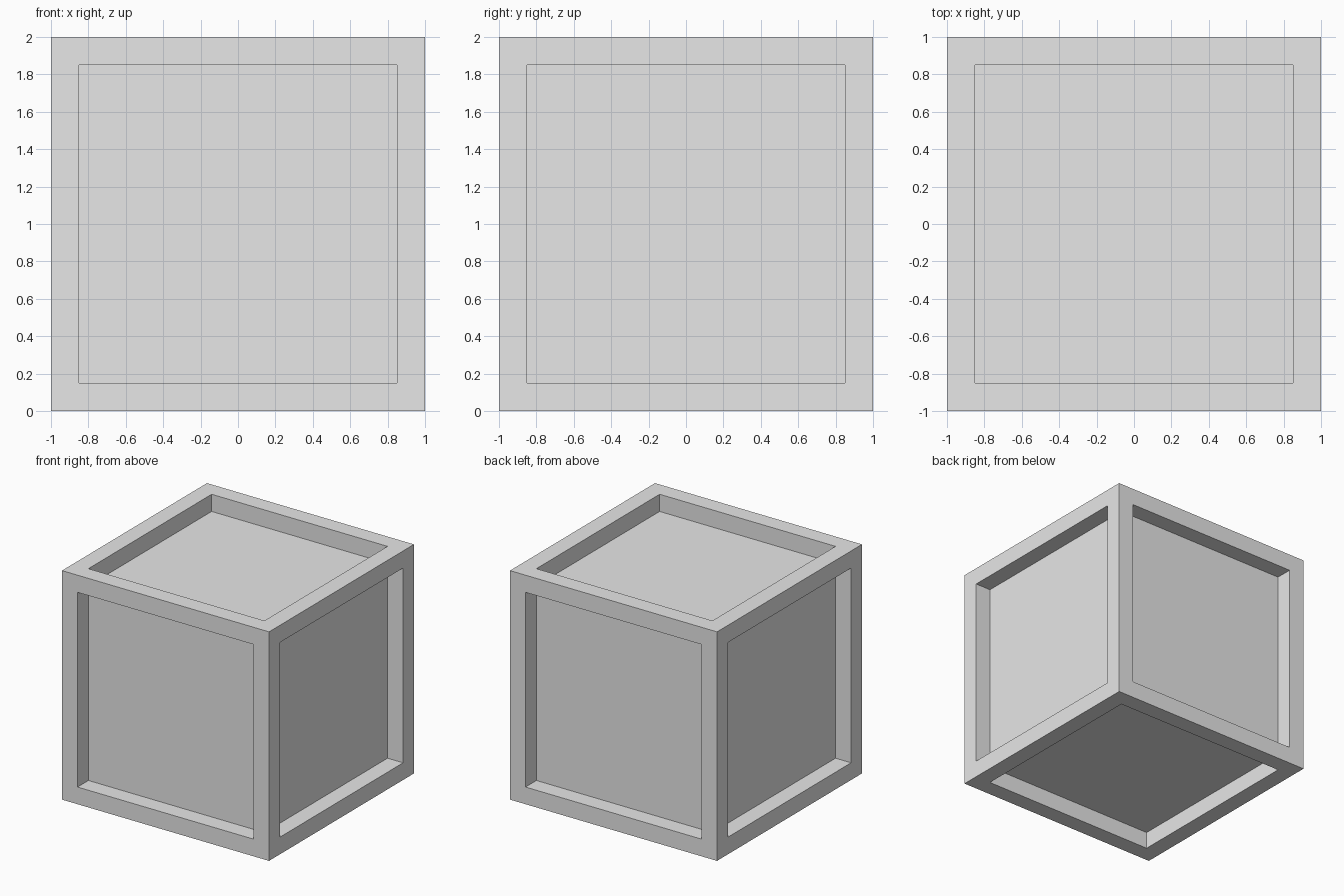
import bpy
import bmesh
from mathutils import Vector

SIZE = 2.0
BORDER = 0.15   # width of the frame around each face
DEPTH = 0.15    # how far each panel is sunk

# Remove the default object
cube = bpy.data.objects.get("Cube")
if cube:
    bpy.data.objects.remove(cube, do_unlink=True)

# Single plain colour
grey = bpy.data.materials.new("light_grey")
grey.use_nodes = True
colour = (0.8, 0.8, 0.8, 1.0)
grey.diffuse_color = colour
grey.node_tree.nodes["Principled BSDF"].inputs["Base Color"].default_value = colour

# Crate body: a cube standing on the ground
bm = bmesh.new()
bmesh.ops.create_cube(bm, size=SIZE)
bmesh.ops.translate(bm, verts=bm.verts, vec=Vector((0, 0, SIZE / 2)))

# Sunken panels: inset each side, then push the middle straight in
panels = list(bm.faces)
bmesh.ops.inset_individual(bm, faces=panels, thickness=BORDER, use_even_offset=True)
for panel in panels:
    inward = -panel.normal * DEPTH
    result = bmesh.ops.extrude_discrete_faces(bm, faces=[panel])
    bmesh.ops.translate(bm, verts=result["faces"][0].verts, vec=inward)

mesh = bpy.data.meshes.new("crate")
bm.to_mesh(mesh)
bm.free()
mesh.materials.append(grey)
crate = bpy.data.objects.new("crate", mesh)
bpy.context.scene.collection.objects.link(crate)
